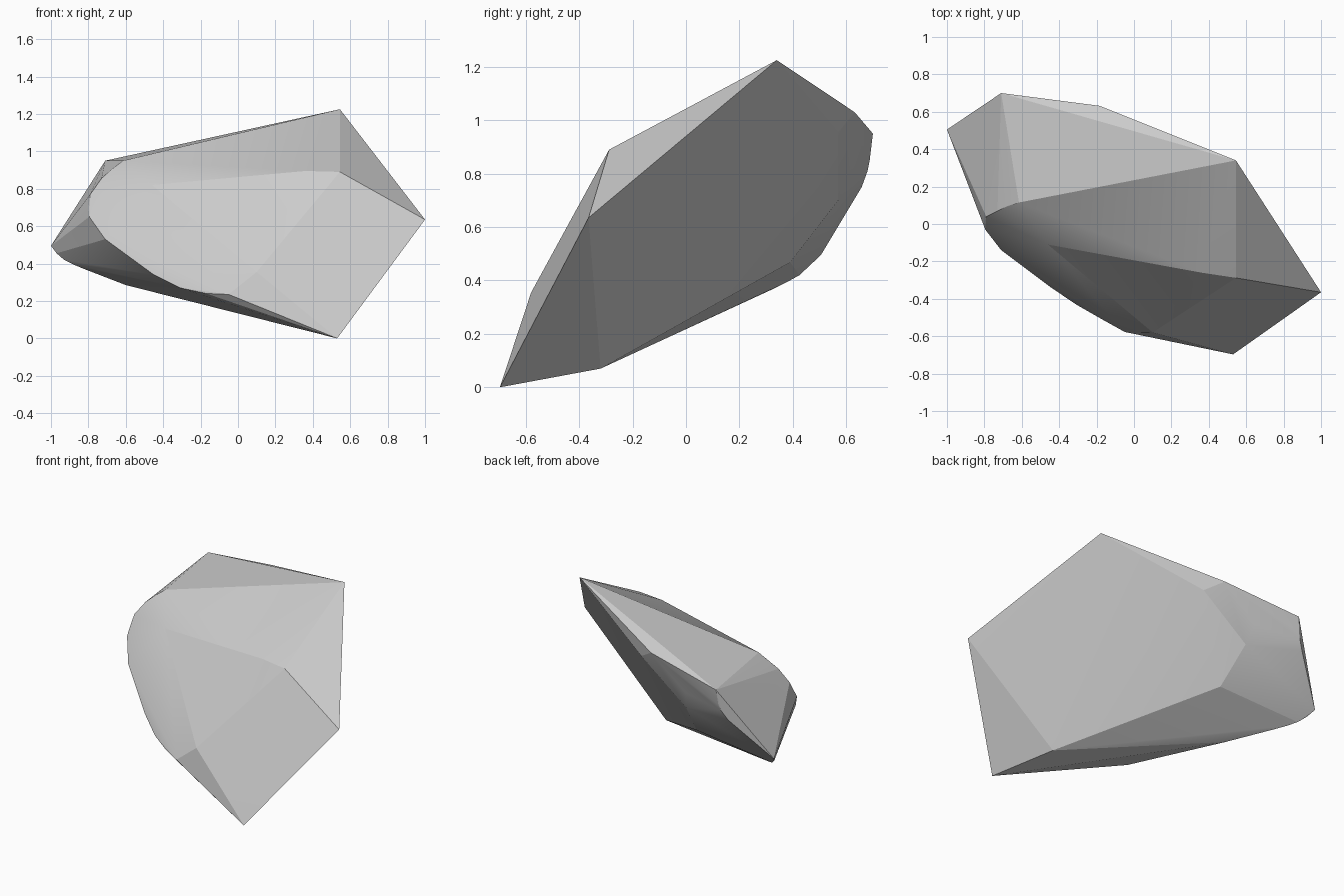
import bpy, bmesh

# Main corners of the faceted stone
corners = [
    (1.0, -.365, .635), (.53, -.697, 0), (.545, .34, 1.225), (.545, -.288, .89),
    (-.71, .70, .95), (-1.0, .505, .495), (-.185, .632, 1.03), (-.615, .115, .95),
    (-.46, -.11, .82), (.36, -.26, .895), (.10, -.58, .355), (.37, -.32, .07),
]
# Worn rim down the front left
front_rim = [
    (-.68, .095, .90), (-.73, .07, .855), (-.79, .04, .77), (-.80, .01, .70),
    (-.795, -.03, .65), (-.71, -.14, .53), (-.45, -.335, .34), (-.31, -.43, .27),
    (-.17, -.51, .24), (-.05, -.577, .235),
]
# Worn rim under the left end
under_rim = [(-.97, .46, .455), (-.93, .425, .42), (-.88, .38, .395),
             (-.82, .33, .37), (-.60, .14, .285)]
# Rounded bulges on the back
back = [(-.352, .39, .468), (-.43, .62, .826), (-.40, .57, .70),
        (-.72, .688, .85), (-.735, .68, .81), (-.77, .658, .75), (-.07, .57, .955)]

# Wrap all points in one convex shell
bm = bmesh.new()
for p in corners + front_rim + under_rim + back:
    bm.verts.new(p)
bmesh.ops.convex_hull(bm, input=bm.verts)
loose = [v for v in bm.verts if not v.link_faces]
bmesh.ops.delete(bm, geom=loose, context='VERTS')
bmesh.ops.recalc_face_normals(bm, faces=bm.faces)

mesh = bpy.data.meshes.new("faceted_rock")
bm.to_mesh(mesh)
bm.free()
rock = bpy.data.objects.new("faceted_rock", mesh)
bpy.context.collection.objects.link(rock)

# Soften only the shallow creases
bpy.context.view_layer.objects.active = rock
rock.select_set(True)
bpy.ops.object.shade_smooth_by_angle(angle=0.2)
